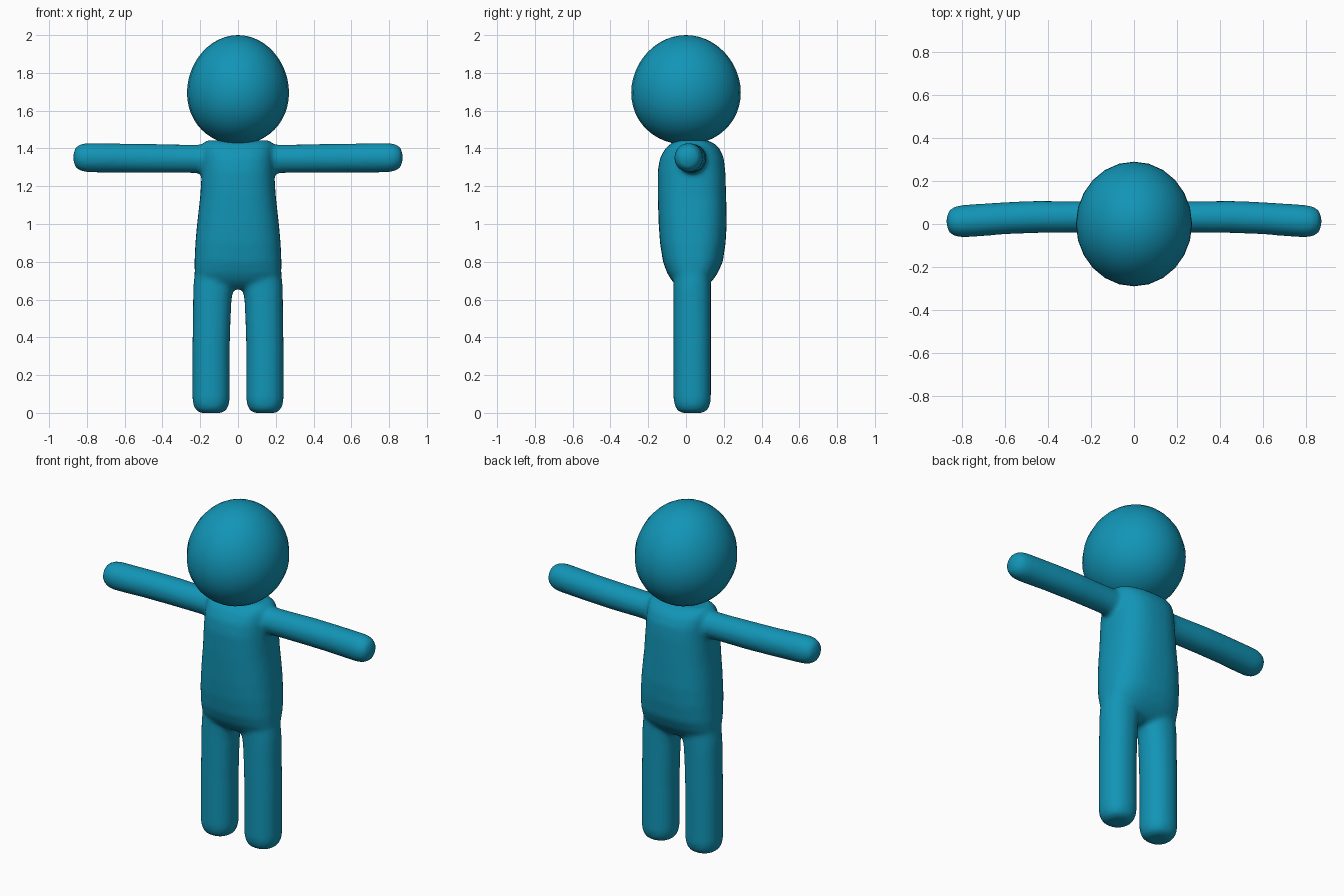
import bpy, bmesh, math

if "Cube" in bpy.data.objects:
    bpy.data.objects.remove(bpy.data.objects["Cube"])

teal = bpy.data.materials.new("teal")
teal.diffuse_color = (0.006, 0.30, 0.47, 1)
teal.use_nodes = True
teal.node_tree.nodes["Principled BSDF"].inputs["Base Color"].default_value = teal.diffuse_color


def finish(obj):
    obj.data.materials.clear()
    obj.data.materials.append(teal)
    for p in obj.data.polygons:
        p.use_smooth = True


def loft(name, rings, axis="z", power=2.0, n=32):
    """Loft rings of (position, centre a, centre b, radius a, radius b)."""
    bm = bmesh.new()
    loops = []
    for t, ca, cb, ra, rb in rings:
        loop = []
        for i in range(n):
            ang = 2 * math.pi * i / n
            c, s = math.cos(ang), math.sin(ang)
            a = ca + ra * math.copysign(abs(c) ** (2 / power), c)
            b = cb + rb * math.copysign(abs(s) ** (2 / power), s)
            loop.append(bm.verts.new((a, b, t) if axis == "z" else (t, a, b)))
        loops.append(loop)
    for lo, hi in zip(loops, loops[1:]):
        for i in range(n):
            j = (i + 1) % n
            bm.faces.new((lo[i], lo[j], hi[j], hi[i]))
    bm.faces.new(loops[0][::-1])
    bm.faces.new(loops[-1])
    bmesh.ops.recalc_face_normals(bm, faces=bm.faces)
    mesh = bpy.data.meshes.new(name)
    bm.to_mesh(mesh)
    bm.free()
    obj = bpy.data.objects.new(name, mesh)
    bpy.context.collection.objects.link(obj)
    return obj


# Torso: height, half width, front y, back y
torso_rows = [
    (0.655, 0.17, -0.01, 0.075), (0.67, 0.205, -0.045, 0.11), (0.70, 0.222, -0.075, 0.14),
    (0.74, 0.23, -0.10, 0.168), (0.80, 0.231, -0.122, 0.195), (0.90, 0.226, -0.138, 0.210),
    (1.0, 0.217, -0.145, 0.216), (1.15, 0.200, -0.150, 0.213), (1.28, 0.192, -0.150, 0.208),
    (1.35, 0.190, -0.138, 0.200), (1.40, 0.188, -0.110, 0.178), (1.43, 0.182, -0.075, 0.145),
    (1.443, 0.165, -0.04, 0.11)]
body = loft("body", [(z, 0, (f + b) / 2, w, (b - f) / 2) for z, w, f, b in torso_rows], power=2.5)

parts = [body]
for side, s in (("left", 1), ("right", -1)):
    # Leg with a rounded foot, blending into the hip
    leg_rows = [(0.0, 0.1425, 0.055), (0.012, 0.1425, 0.078), (0.035, 0.1425, 0.092),
                (0.07, 0.1425, 0.099), (0.35, 0.1425, 0.099), (0.5, 0.139, 0.1),
                (0.6, 0.136, 0.102), (0.66, 0.130, 0.107), (0.72, 0.124, 0.108), (0.8, 0.12, 0.1)]
    parts.append(loft(side + "_leg", [(z, s * x, 0.033, r, 0.099) if z > 0.05 else
                                      (z, s * x, 0.033, r, r) for z, x, r in leg_rows], power=2.2))
    # Arm with a rounded hand and a slight backward bow
    arm_rows = [(0.05, 0.033, 0.076), (0.27, 0.033, 0.073), (0.45, 0.033, 0.075),
                (0.6, 0.027, 0.075), (0.72, 0.018, 0.076), (0.80, 0.013, 0.076),
                (0.835, 0.012, 0.069), (0.858, 0.012, 0.054), (0.868, 0.012, 0.035), (0.872, 0.012, 0.012)]
    parts.append(loft(side + "_arm", [(s * x, y, 1.342 + 0.012 * x, r, r + 0.002)
                                      for x, y, r in arm_rows], axis="x"))

# Fuse the limbs and torso into one soft body
for o in parts:
    o.select_set(True)
bpy.context.view_layer.objects.active = body
bpy.ops.object.join()
remesh = body.modifiers.new("fuse", "REMESH")
remesh.mode = "VOXEL"
remesh.voxel_size = 0.013
soft = body.modifiers.new("soften", "SMOOTH")
soft.factor = 0.5
soft.iterations = 8
bpy.ops.object.modifier_apply(modifier="fuse")
bpy.ops.object.modifier_apply(modifier="soften")
finish(body)

# Head: slightly deep, egg-shaped ball
bpy.ops.mesh.primitive_uv_sphere_add(segments=24, ring_count=24, radius=1, location=(0, 0, 1.71))
head = bpy.context.object
head.name = "head"
for v in head.data.vertices:
    v.co.x *= 0.27
    v.co.y *= 0.29
    v.co.z = v.co.z * 0.29 - 0.015 * (1 - v.co.z ** 2)
finish(head)
